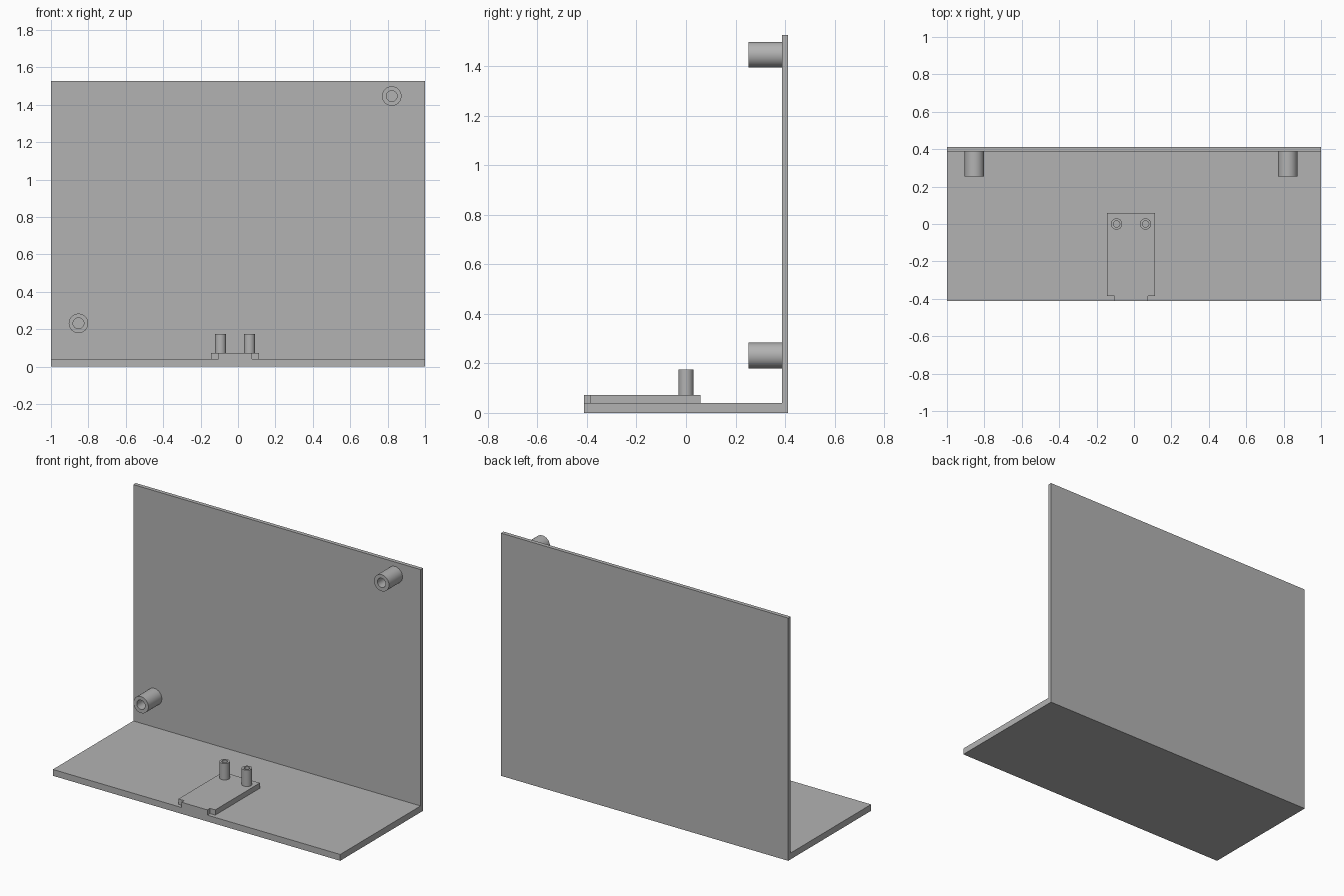
import bpy
import bmesh
from math import radians, tau
from mathutils import Matrix, Vector

if "Cube" in bpy.data.objects:
    bpy.data.objects.remove(bpy.data.objects["Cube"], do_unlink=True)

GREY = (0.45, 0.45, 0.45, 1.0)
grey = bpy.data.materials.new("plain grey")
grey.use_nodes = True
grey.diffuse_color = GREY
grey.node_tree.nodes["Principled BSDF"].inputs["Base Color"].default_value = GREY


def finish(name, bm, smooth=False):
    """Turn a bmesh into a named grey object."""
    bmesh.ops.recalc_face_normals(bm, faces=bm.faces)
    mesh = bpy.data.meshes.new(name)
    bm.to_mesh(mesh)
    bm.free()
    mesh.materials.append(grey)
    obj = bpy.data.objects.new(name, mesh)
    bpy.context.collection.objects.link(obj)
    if smooth:
        bpy.ops.object.select_all(action='DESELECT')
        obj.select_set(True)
        bpy.context.view_layer.objects.active = obj
        bpy.ops.object.shade_smooth_by_angle(angle=radians(30))
    return obj


def extrude_profile(name, points, offset):
    """Extrude a closed outline along an offset vector."""
    bm = bmesh.new()
    face = bm.faces.new([bm.verts.new(p) for p in points])
    result = bmesh.ops.extrude_face_region(bm, geom=[face], use_keep_orig=True)
    moved = [g for g in result["geom"] if isinstance(g, bmesh.types.BMVert)]
    bmesh.ops.translate(bm, verts=moved, vec=offset)
    return finish(name, bm)


def standoff(name, base, axis, length, outer, inner):
    """Spin a wall profile into a hollow post standing on a plate."""
    bm = bmesh.new()
    verts = [bm.verts.new((r, 0, z)) for r, z in
             ((outer, 0), (outer, length), (inner, length), (inner, 0))]
    edges = [bm.edges.new(pair) for pair in zip(verts, verts[1:])]
    bmesh.ops.spin(bm, geom=verts + edges, cent=(0, 0, 0), axis=(0, 0, 1),
                   angle=tau, steps=48, use_merge=True)
    bmesh.ops.remove_doubles(bm, verts=bm.verts, dist=0.0001)
    turn = Vector((0, 0, 1)).rotation_difference(Vector(axis)).to_matrix().to_4x4()
    bm.transform(Matrix.Translation(base) @ turn)
    # close the hidden foot so that the post is solid
    bmesh.ops.holes_fill(bm, edges=[e for e in bm.edges if e.is_boundary], sides=0)
    return finish(name, bm, smooth=True)


FRONT, BACK = -0.412, 0.412
WALL = 0.387
FLOOR, PAD_TOP, TOP = 0.04, 0.073, 1.527

# L-shaped bracket: floor plate and upright back plate
side = [(FRONT, 0), (BACK, 0), (BACK, TOP), (WALL, TOP), (WALL, FLOOR), (FRONT, FLOOR)]
extrude_profile("bracket", [(-1, y, z) for y, z in side], (2, 0, 0))

# raised mounting pad with a narrower front tongue
outline = [(-0.145, 0.058), (-0.145, -0.386), (-0.105, -0.386), (-0.105, FRONT),
           (0.075, FRONT), (0.075, -0.386), (0.112, -0.386), (0.112, 0.058)]
extrude_profile("mounting_pad", [(x, y, FLOOR) for x, y in outline],
                (0, 0, PAD_TOP - FLOOR))

# small upright posts on the pad
for label, x in (("right", -0.093), ("left", 0.062)):
    standoff(f"pad_post_{label}", (x, 0, PAD_TOP), (0, 0, 1), 0.103, 0.03, 0.017)

# larger posts at opposite corners of the back plate
for label, x, z in (("lower_right", -0.853, 0.232), ("upper_left", 0.822, 1.447)):
    standoff(f"wall_post_{label}", (x, WALL, z), (0, -1, 0), 0.134, 0.052, 0.029)
